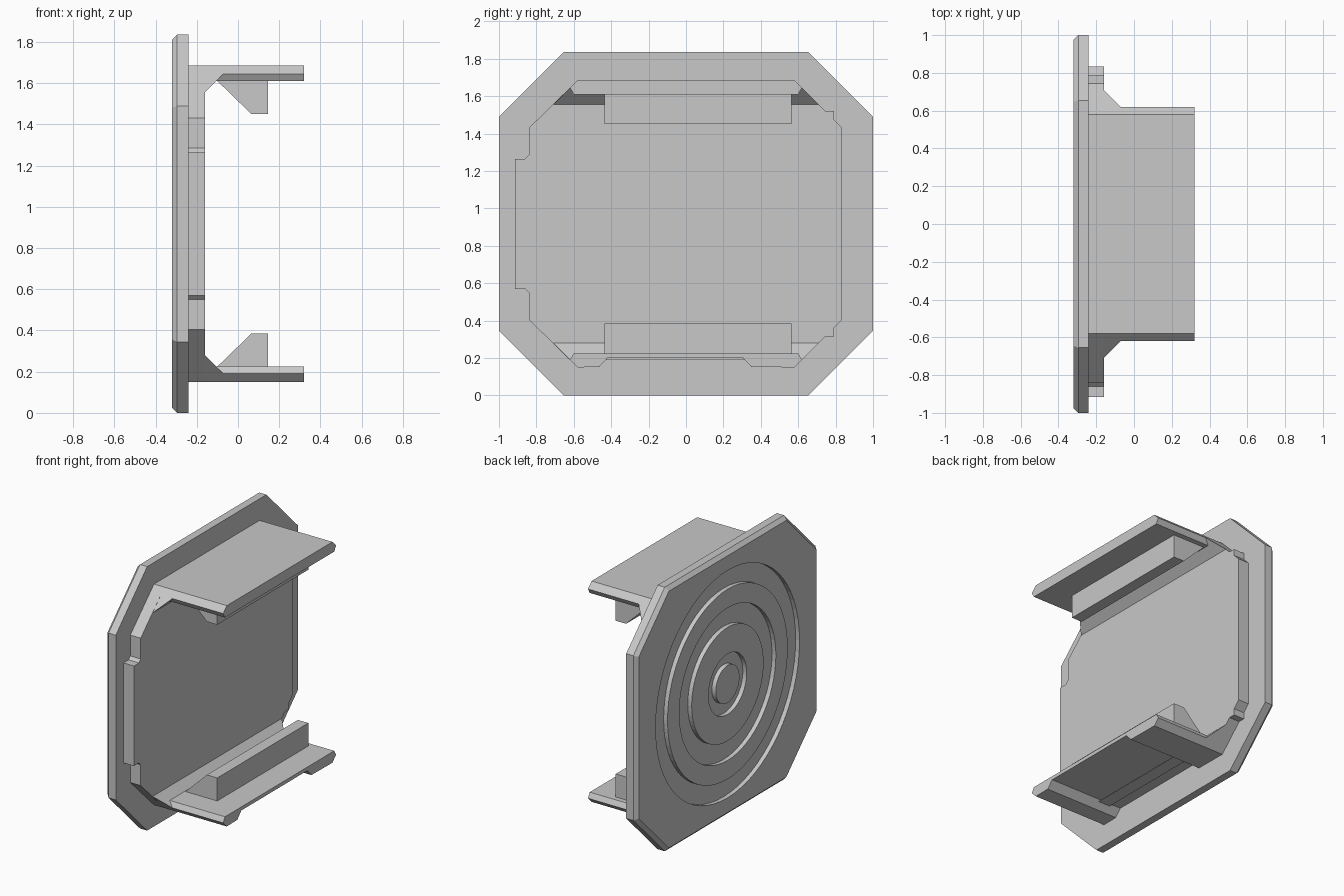
import bpy, bmesh
from math import sin, cos, tau
from mathutils import Vector

H = 1.835          # overall height
MID = H / 2

cube = bpy.data.objects.get("Cube")
if cube:
    bpy.data.objects.remove(cube, do_unlink=True)

grey = bpy.data.materials.new("light_grey")
grey.use_nodes = True
grey.diffuse_color = (0.58, 0.58, 0.58, 1)
grey.node_tree.nodes["Principled BSDF"].inputs["Base Color"].default_value = (0.58, 0.58, 0.58, 1)


def finish(name, bm):
    bmesh.ops.recalc_face_normals(bm, faces=bm.faces)
    mesh = bpy.data.meshes.new(name)
    bm.to_mesh(mesh)
    bm.free()
    mesh.materials.append(grey)
    obj = bpy.data.objects.new(name, mesh)
    bpy.context.collection.objects.link(obj)
    return obj


def loft(name, loops):
    """Solid through matching loops of 3D points, capped at both ends."""
    bm = bmesh.new()
    rings = [[bm.verts.new(p) for p in loop] for loop in loops]
    n = len(rings[0])
    for a, b in zip(rings, rings[1:]):
        for i in range(n):
            j = (i + 1) % n
            bm.faces.new((a[i], a[j], b[j], b[i]))
    bm.faces.new(rings[0])
    bm.faces.new(rings[-1])
    return finish(name, bm)


def prism_x(name, pts, x0, x1):
    return loft(name, [[(x, y, z) for y, z in pts] for x in (x0, x1)])


def flip(pts):
    """Mirror (a, z) points top to bottom."""
    return [(a, H - z) for a, z in reversed(pts)]


def octagon(x, inset):
    a, b, c = 1 - inset, MID - inset, 0.345 - 0.586 * inset
    quarter = [(a, b - c), (a - c, b)]
    half = quarter + [(-y, z) for y, z in reversed(quarter)]
    full = half + [(-y, -z) for y, z in half]
    return [(x, y, z + MID) for y, z in full]


# Outer cover plate with a bevelled outer rim
cover = loft("cover_plate", [octagon(-0.32, 0.025), octagon(-0.295, 0), octagon(-0.24, 0)])

# Concentric grooves cut in the outer face
SEG = 64


def circle(x, r):
    return [(x, r * cos(tau * i / SEG), MID + r * sin(tau * i / SEG)) for i in range(SEG)]


def groove_cutter(inner, outer):
    bm = bmesh.new()
    loops = [circle(-0.4, inner), circle(-0.4, outer), circle(-0.29, outer), circle(-0.29, inner)]
    rings = [[bm.verts.new(p) for p in loop] for loop in loops]
    for k in range(4):
        a, b = rings[k], rings[(k + 1) % 4]
        for i in range(SEG):
            j = (i + 1) % SEG
            bm.faces.new((a[i], a[j], b[j], b[i]))
    return finish("groove_cutter", bm)


cutters = [groove_cutter(*r) for r in ((0.13, 0.21), (0.395, 0.53), (0.66, 0.79))]
for cutter in cutters:
    cutter.hide_render = True
    mod = cover.modifiers.new("groove", 'BOOLEAN')
    mod.operation = 'DIFFERENCE'
    mod.solver = 'EXACT'
    mod.object = cutter
graph = bpy.context.evaluated_depsgraph_get()
cut_mesh = bpy.data.meshes.new_from_object(cover.evaluated_get(graph))
cover.modifiers.clear()
cover.data = cut_mesh
for cutter in cutters:
    bpy.data.objects.remove(cutter, do_unlink=True)

# Raised inner plate: side tab, corner notches and an underside recess
tab_side = [(-0.915, 1.265), (-0.86, 1.265), (-0.84, 1.285), (-0.84, 1.43), (-0.58, 1.685)]
notch_side = [(0.58, 1.685), (0.745, 1.52), (0.79, 1.52), (0.79, 1.475), (0.835, 1.43)]
recess = [(0.35, 0.152), (0.305, 0.2), (-0.42, 0.2), (-0.465, 0.152)]
upper = tab_side + notch_side
inner = upper + flip(notch_side) + recess + flip(tab_side)
prism_x("inner_plate", inner, -0.24, -0.16)

# Clip arms
arm = [(-0.6, 1.61), (-0.62, 1.645), (-0.58, 1.685), (0.58, 1.685), (0.62, 1.645), (0.6, 1.61)]
low = flip(arm)
prism_x("upper_arm", arm, -0.16, 0.32)
prism_x("lower_arm", low[:3] + recess + low[3:], -0.16, 0.32)


def gusset(name, side):
    """Sloped fillet between the inner plate and an arm."""
    pts = [(-0.16, 0.71, 1.555), (-0.16, 0.62, 1.645), (-0.07, 0.62, 1.645)]
    bm = bmesh.new()
    for x, y, z in pts:
        for s in (-1, 1):
            bm.verts.new((x, s * y, MID + side * (z - MID)))
    bmesh.ops.convex_hull(bm, input=bm.verts)
    bmesh.ops.dissolve_limit(bm, angle_limit=0.01, verts=bm.verts, edges=bm.edges)
    finish(name, bm)


# Wedge-shaped hooks on the inner faces of the arms
hook = [(-0.1, 1.61), (0.065, 1.45), (0.145, 1.45), (0.145, 1.61)]
for label, side, profile in (("upper", 1, hook), ("lower", -1, flip(hook))):
    gusset(label + "_gusset", side)
    loft(label + "_hook", [[(x, y, z) for x, z in profile] for y in (-0.435, 0.565)])
